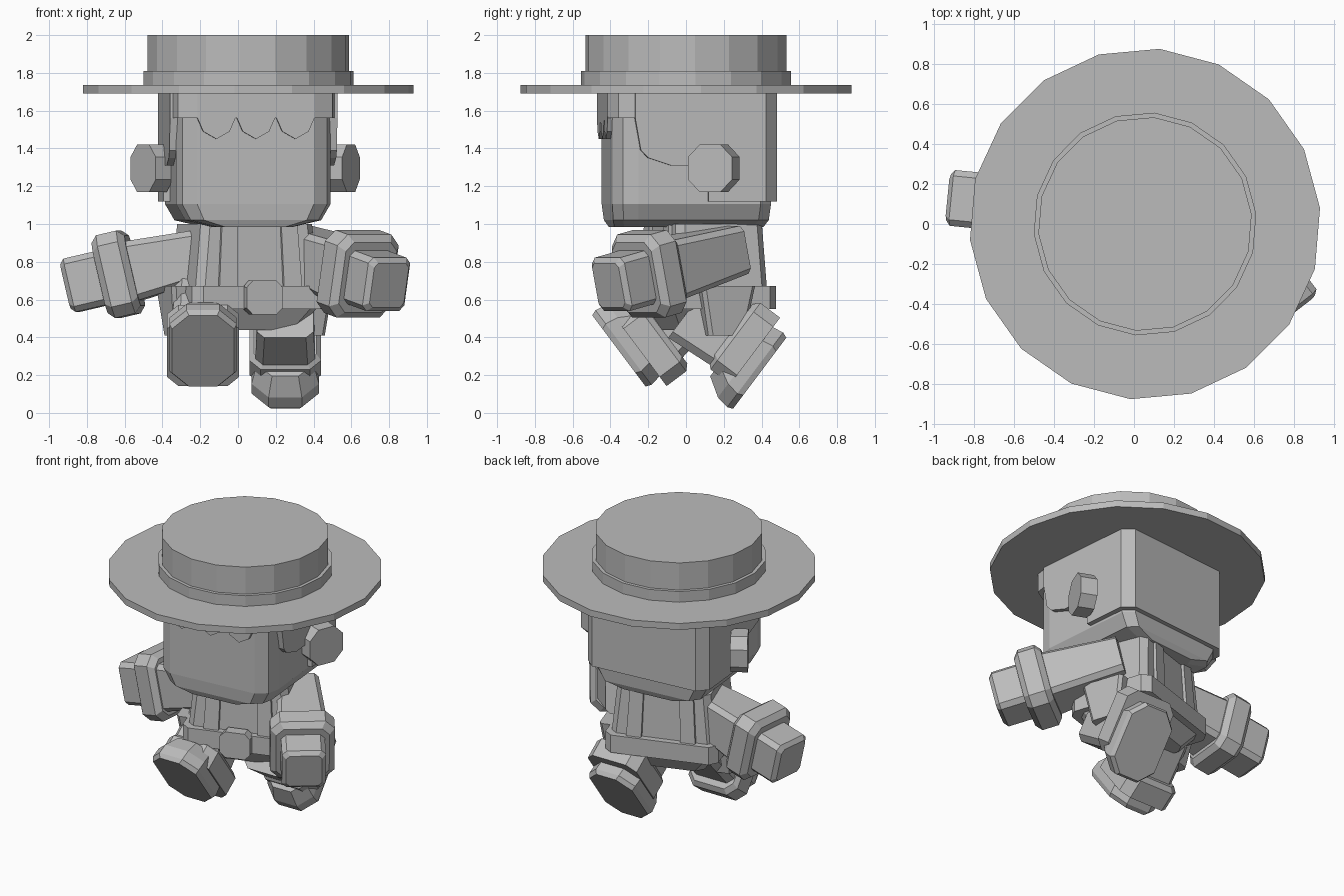
import bpy, bmesh, math
from mathutils import Matrix, Vector

if "Cube" in bpy.data.objects:
    bpy.data.objects.remove(bpy.data.objects["Cube"])

grey = bpy.data.materials.new("plain_grey")
grey.diffuse_color = (0.5, 0.5, 0.5, 1)
grey.use_nodes = True
grey.node_tree.nodes["Principled BSDF"].inputs["Base Color"].default_value = grey.diffuse_color


def loft(name, rings, m=Matrix()):
    """Closed solid skinned through rings of equal point count."""
    bm = bmesh.new()
    rows = [[bm.verts.new(m @ Vector(p)) for p in r] for r in rings]
    n = len(rows[0])
    for a, b in zip(rows, rows[1:]):
        for i in range(n):
            bm.faces.new((a[i], a[(i + 1) % n], b[(i + 1) % n], b[i]))
    bm.faces.new(rows[0])
    bm.faces.new(rows[-1])
    bmesh.ops.recalc_face_normals(bm, faces=bm.faces)
    me = bpy.data.meshes.new(name)
    bm.to_mesh(me)
    bm.free()
    me.materials.append(grey)
    ob = bpy.data.objects.new(name, me)
    bpy.context.collection.objects.link(ob)
    return ob


def octa(w, d, c, z, cx=0, cy=0):
    """Rectangle with cut corners, half sizes w and d, at height z."""
    q = [(w, -d + c), (w, d - c), (w - c, d), (-w + c, d),
         (-w, d - c), (-w, -d + c), (-w + c, -d), (w - c, -d)]
    return [(cx + x, cy + y, z) for x, y in q]


def frame(origin, normal, side):
    """Matrix whose z follows normal and whose x lies near side."""
    z = Vector(normal).normalized()
    x = Vector(side)
    x = (x - z * x.dot(z)).normalized()
    y = z.cross(x)
    m = Matrix((x, y, z)).transposed().to_4x4()
    m.translation = Vector(origin)
    return m


def block(name, w, d, c, z0, z1, m, e=0.0, cx=0, cy=0):
    """Cut-corner block with optional chamfered end rims."""
    rings = [octa(w, d, c, z0 + e, cx, cy), octa(w, d, c, z1 - e, cx, cy)]
    if e:
        rings = [octa(w - e, d - e, c * .8, z0, cx, cy)] + rings + \
                [octa(w - e, d - e, c * .8, z1, cx, cy)]
    return loft(name, rings, m)


def placed(x, y, yaw):
    return Matrix.Translation((x, y, 0)) @ Matrix.Rotation(math.radians(yaw), 4, 'Z')


head_m = placed(.055, 0, 5.2)
body_m = placed(.035, .09, 18)

# Hat
def disc(name, r, z0, z1):
    loft(name, [[(r * math.cos(i * math.tau / 18), r * math.sin(i * math.tau / 18), z)
                 for i in range(18)] for z in (z0, z1)], head_m)

disc("hat_brim", .878, 1.69, 1.735)
disc("hat_band", .558, 1.735, 1.81)
disc("hat_crown", .535, 1.81, 2.0)

# Head: faceted front corners, rounded-under jaw
def head_ring(sx, sy, z, g=0.0):
    half = [(.31, -.42 - g), (.385 + g, -.37 - g), (.41 + g, -.29), (.41 + g, .36), (.35, .42 + g)]
    pts = half + [(-x, y) for x, y in reversed(half)]
    return [(x * sx, y * sy, z) for x, y in pts]

loft("head", [head_ring(.5, .94, .983), head_ring(.88, .98, 1.02),
              head_ring(1, 1, 1.105), head_ring(1, 1, 1.70)], head_m)

# Hair: side and back shell, forehead band, scalloped fringe
outline = [(-.31, 1.695), (-.31, 1.56), (-.28, 1.39), (-.24, 1.35), (-.12, 1.31),
           (.08, 1.31), (.08, 1.12), (.45, 1.12), (.45, 1.695)]
loft("hair_shell", [[(x, min(y, lim), z) for y, z in outline]
                    for x, lim in ((-.445, .385), (-.38, .45), (.38, .45), (.445, .385))], head_m)
loft("hair_front", [head_ring(1, 1, 1.56, .025), head_ring(1, 1, 1.695, .025)], head_m)
lock = [(-.105, 1.57), (-.07, 1.49), (0, 1.45), (.07, 1.49), (.105, 1.57)]
for k in (-1, 0, 1):
    loft("fringe_lock", [[(x + .21 * k, y, z) for x, z in lock] for y in (-.445, -.41)], head_m)

# Ears: octagonal plates turned partly forward
for s in (-1, 1):
    a = math.radians(27)
    m = head_m @ frame((s * .508, .10, 1.295), (s * math.cos(a), -math.sin(a), 0), (0, 0, 1))
    block("ear", .125, .125, .065, -.06, .05, m)

# Torso, belt and hips
loft("torso", [octa(.35, .26, .04, .6), octa(.31, .24, .04, 1.0)], body_m)
block("belt", .375, .30, .05, .55, .672, body_m)
loft("hips", [octa(.25, .19, .05, .44), octa(.34, .26, .05, .56)], body_m)
block("buckle", .1, .09, .035, .27, .345,
      body_m @ frame((0, 0, .61), (0, -1, 0), (1, 0, 0)))
for s in (-1, 1):
    # Shoulder straps, front and back
    for f in (-1, 1):
        loft("strap", [[(s * x, f * (y + t), z) for x, y, z in
                        ((.13, .25, .66), (.23, .25, .66), (.21, .23, 1.0), (.12, .23, 1.0))]
                       for t in (-.01, .03)], body_m)
    # Hip pouches
    loft("hip_pouch", [octa(.06, .10, .02, .41, s * .36), octa(.085, .15, .02, .672, s * .365)], body_m)

# Arms: sleeve, wide cuff, mitten hand
def arm(name, start, tip):
    a, b = Vector(start), Vector(tip)
    m = frame(a, b - a, (0, 0, 1))
    n = (b - a).length
    loft(name + "_sleeve", [octa(.13, .13, .03, -.06), octa(.165, .165, .03, n - .30)], m)
    block(name + "_cuff", .225, .205, .06, n - .37, n - .19, m, .035)
    block(name + "_hand", .145, .14, .03, n - .22, n, m, .025)

arm("left_arm", (-.2, .06, .835), (-.905, .13, .67))
arm("right_arm", (.33, .20, .85), (.80, -.41, .675))

# Legs: sole to hip, toe along local y
def leg(name, origin, up, toe):
    z, y = Vector(up).normalized(), Vector(toe).normalized()
    m = frame(origin, z, y.cross(z))
    loft(name + "_foot", [octa(.165, .235, .09, 0), octa(.178, .247, .09, .03),
                          octa(.178, .235, .09, .10), octa(.15, .19, .08, .20, 0, -.02)], m)
    loft(name + "_cuff", [octa(.19, .22, .06, .09, 0, -.08), octa(.19, .22, .06, .22, 0, -.08),
                          octa(.165, .19, .05, .25, 0, -.08)], m)
    loft(name + "_trouser", [octa(.16, .18, .04, .2, 0, -.06),
                             octa(.15, .16, .04, .50, 0, -.02)], m)

leg("left_leg", (-.185, -.355, .328), (0, .8, .6), (0, -.6, .8))
leg("right_leg", (.25, .39, .21), (0, -.8, .6), (0, -.6, -.8))
